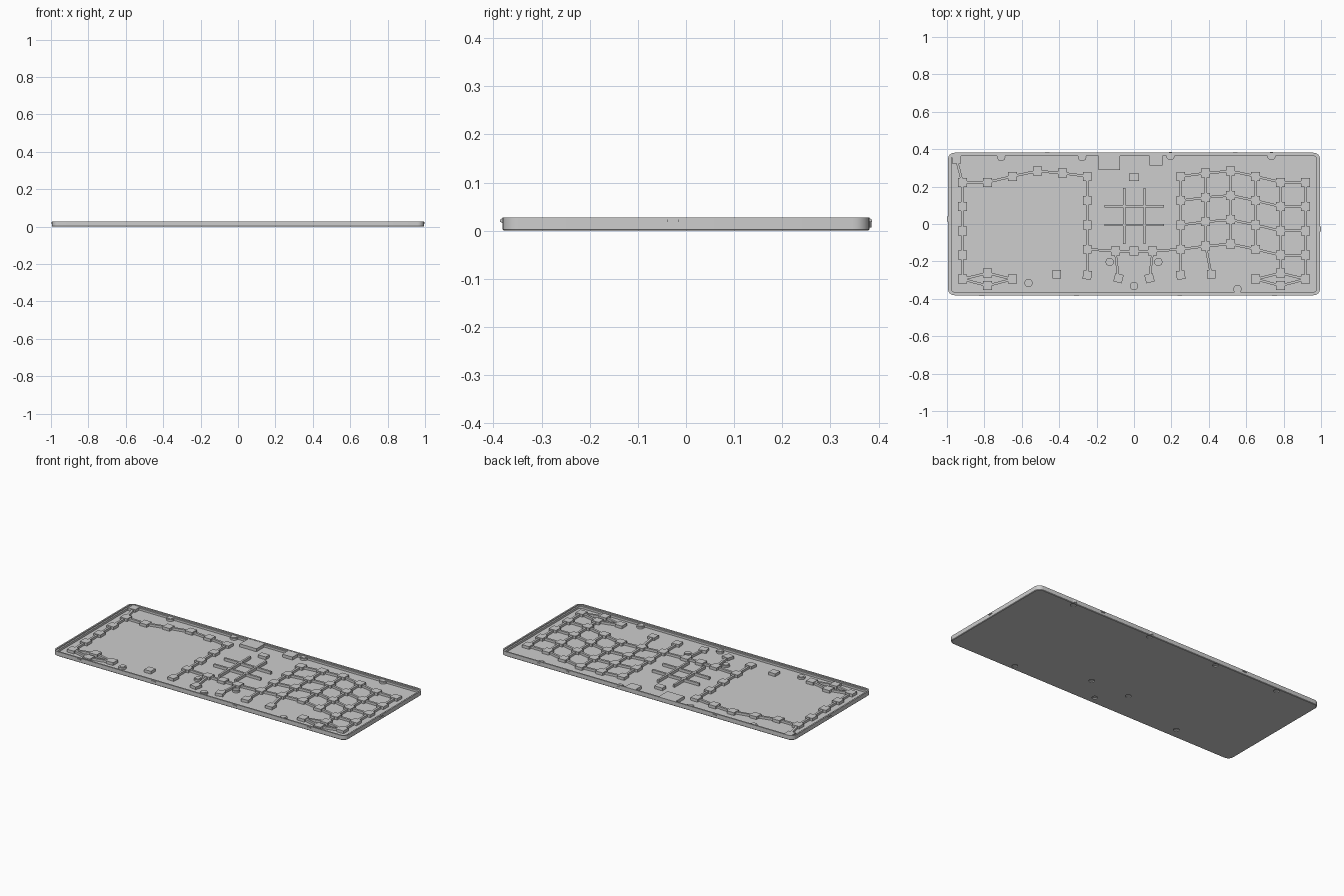
import bpy, bmesh, math
from mathutils import Matrix, Vector

cube = bpy.data.objects.get("Cube")
if cube:
    bpy.data.objects.remove(cube, do_unlink=True)

HALF_X, HALF_Y, TOP, FLOOR = 0.995, 0.381, 0.028, 0.008
POST_TOP, RIB_TOP = 0.025, 0.022
SHADE = (0.61, 0.61, 0.61, 1)

grey = bpy.data.materials.new("plain grey")
grey.use_nodes = True
grey.diffuse_color = SHADE
grey.node_tree.nodes["Principled BSDF"].inputs["Base Color"].default_value = SHADE


def finish(name, bm):
    bmesh.ops.recalc_face_normals(bm, faces=bm.faces)
    mesh = bpy.data.meshes.new(name)
    bm.to_mesh(mesh)
    bm.free()
    mesh.materials.append(grey)
    obj = bpy.data.objects.new(name, mesh)
    bpy.context.collection.objects.link(obj)


def box(bm, x, y, sx, sy, z0, z1, angle=0):
    m = (Matrix.Translation((x, y, (z0 + z1) / 2)) @ Matrix.Rotation(angle, 4, 'Z')
         @ Matrix.Diagonal((sx, sy, z1 - z0, 1)))
    bmesh.ops.create_cube(bm, size=1, matrix=m)


def cylinder(bm, x, y, r, z0, z1):
    bmesh.ops.create_cone(bm, cap_ends=True, segments=24, radius1=r, radius2=r, depth=z1 - z0,
                          matrix=Matrix.Translation((x, y, (z0 + z1) / 2)))


def rib(bm, a, b, width=0.013, top=RIB_TOP):
    a, b = Vector(a), Vector(b)
    d = b - a
    c = (a + b) / 2
    box(bm, c.x, c.y, d.length, width, FLOOR - 0.002, top, math.atan2(d.y, d.x))


def ring(bm, inset, z, radius=0.035, steps=6):
    r = radius - inset
    verts = []
    for q, (sx, sy) in enumerate(((1, 1), (-1, 1), (-1, -1), (1, -1))):
        for i in range(steps + 1):
            a = math.pi / 2 * (q + i / steps)
            verts.append(bm.verts.new((sx * (HALF_X - radius) + r * math.cos(a),
                                       sy * (HALF_Y - radius) + r * math.sin(a), z)))
    return verts


def circle(bm, x, y, r, z, steps=24):
    angles = [math.tau * i / steps for i in range(steps)]
    return [bm.verts.new((x + r * math.cos(a), y + r * math.sin(a), z)) for a in angles]


def bridge_loops(bm, lo, hi):
    n = len(lo)
    for i in range(n):
        bm.faces.new((lo[i], lo[(i + 1) % n], hi[(i + 1) % n], hi[i]))


def loop_edges(bm, verts):
    return [bm.edges.get((a, b)) for a, b in zip(verts, verts[1:] + verts[:1])]


bosses = ((-0.71, 0.358), (-0.277, 0.358), (0.195, 0.363), (0.735, 0.363), (-0.564, -0.315),
          (-0.13, -0.203), (0.13, -0.203), (0.0, -0.332), (0.553, -0.348))

# Tray: stepped rim around a shallow floor
bm = bmesh.new()
rings = [ring(bm, i, z) for i, z in
         ((0.003, 0), (0, 0.003), (0, TOP), (0.009, TOP), (0.009, 0.021), (0.018, 0.021), (0.018, FLOOR))]
for lo, hi in zip(rings, rings[1:]):
    bridge_loops(bm, lo, hi)
bm.faces.new(rings[-1])

# Underside with round screw recesses
outline = loop_edges(bm, rings[0])
for x, y in bosses:
    rim, end = circle(bm, x, y, 0.016, 0), circle(bm, x, y, 0.016, 0.006)
    bridge_loops(bm, rim, end)
    bm.faces.new(end)
    outline += loop_edges(bm, rim)
bmesh.ops.triangle_fill(bm, edges=outline, use_beauty=True, normal=(0, 0, -1))
bmesh.ops.recalc_face_normals(bm, faces=bm.faces)
bm.normal_update()

# Latches along every side: position and outward angle
latches = [((x, -HALF_Y), -math.pi / 2) for x in (-0.788, -0.28, 0.272, 0.778)]
latches += [((x, HALF_Y), math.pi / 2) for x in (-0.49, 0.515)]
latches += [((HALF_X, 0), 0), ((-HALF_X, 0), math.pi)]


def frame(latch):
    (x, y), a = latch
    return Vector((x, y, 0)), Vector((math.cos(a), math.sin(a), 0)), Vector((-math.sin(a), math.cos(a), 0))


def wall_faces(bm, latch):
    p, out, side = frame(latch)
    return [f for f in bm.faces if f.normal.dot(out) > 0.999
            and abs((f.calc_center_median() - p).dot(out)) < 0.001]


def slice_faces(bm, faces, point, normal):
    geom = {e for f in faces for e in f.edges} | {v for f in faces for v in f.verts} | set(faces)
    bmesh.ops.bisect_plane(bm, geom=list(geom), dist=1e-6, plane_co=point, plane_no=normal)


# L-shaped slots around each latch arm
LEFT, SLIT, RIGHT = -0.045, -0.041, 0.04
for latch in latches:
    p, out, side = frame(latch)
    for along in (LEFT, SLIT, RIGHT):
        slice_faces(bm, wall_faces(bm, latch), p + side * along, side)
    for z in (0.008, 0.0125, 0.026):
        near = [f for f in wall_faces(bm, latch)
                if LEFT < (f.calc_center_median() - p).dot(side) < RIGHT]
        slice_faces(bm, near, (0, 0, z), (0, 0, 1))
    slot = []
    for f in wall_faces(bm, latch):
        c = f.calc_center_median()
        along = (c - p).dot(side)
        if LEFT < along < RIGHT and 0.008 < c.z < (0.026 if along < SLIT else 0.0125):
            slot.append(f)
    sunk = bmesh.ops.extrude_face_region(bm, geom=slot)["geom"]
    bmesh.ops.translate(bm, vec=out * -0.006, verts=[v for v in sunk if isinstance(v, bmesh.types.BMVert)])
    bm.normal_update()
finish("tray", bm)

# Latch hooks: stacked steps on the free end of each arm
bm = bmesh.new()
for latch in latches:
    p, out, side = frame(latch)
    for z0, z1, reach in ((0.016, 0.018, 0.002), (0.018, 0.023, 0.005), (0.023, 0.025, 0.002)):
        c = p + side * -0.027 + out * (reach - 0.004) / 2
        box(bm, c.x, c.y, reach + 0.004, 0.025, z0, z1, latch[1])
finish("latch_hooks", bm)

# Screw bosses
bm = bmesh.new()
for x, y in bosses:
    cylinder(bm, x, y, 0.022, FLOOR - 0.001, 0.019)
    cylinder(bm, x, y, 0.016, 0.012, 0.022)
finish("screw_bosses", bm)

# Staggered key support columns, shared by both halves
tops = (0.255, 0.272, 0.283, 0.255, 0.223, 0.223)
columns = [[(0.25 + 0.1335 * i, t - 0.13 * row) for row in range(4)] for i, t in enumerate(tops)]
low, fan_x = -0.295, 0.784


def mirrored(p):
    return (-p[0], p[1])


cluster = [(0.65, low), (fan_x, -0.262), (0.917, low), (fan_x, -0.33)]
posts, links = [], []

# Right hand grid
for col in columns:
    posts += col
    links += zip(col, col[1:])
for a, b in zip(columns, columns[1:]):
    links += zip(a, b)

# Left hand outline
inner = [mirrored(p) for p in columns[0]]
outer = [mirrored(p) for p in columns[-1]]
arch = [mirrored(col[0]) for col in columns]
posts += inner + outer + arch[1:-1]
for chain in (inner, outer, arch):
    links += zip(chain, chain[1:])

# Corner clusters on both sides
for flip in (lambda p: p, mirrored):
    pts = [flip(p) for p in cluster]
    posts += pts
    links += zip(pts, pts[1:] + pts[:1])
    links.append((flip(columns[-1][-1]), pts[2]))
links.append((columns[4][-1], cluster[1]))

# Centre bridge and thumb posts
bridge = [inner[-1], (-0.1, -0.145), (0.0, -0.145), (0.1, -0.145), columns[0][-1]]
posts += bridge[1:-1]
links += zip(bridge, bridge[1:])
thumbs = []
for s in (-1, 1):
    thumbs += [(s * 0.083, -0.29, s * 0.24), (s * 0.25, -0.273, s * 0.1), (s * 0.412, -0.268, 0)]
    links += [((s * 0.1, -0.145), (s * 0.083, -0.29)), ((s * 0.25, -0.135), (s * 0.25, -0.273))]
links.append((columns[1][-1], (0.412, -0.268)))
corner = (-0.95, 0.348)
posts.append(corner)
links.append((corner, outer[0]))

bm = bmesh.new()
for x, y in posts:
    box(bm, x, y, 0.048, 0.048, FLOOR - 0.002, POST_TOP)
for x, y, angle in thumbs:
    box(bm, x, y, 0.046, 0.046, FLOOR - 0.002, POST_TOP, angle)
box(bm, 0, 0.25, 0.054, 0.038, FLOOR - 0.002, POST_TOP)
finish("support_posts", bm)

bm = bmesh.new()
for a, b in links:
    rib(bm, a, b)
finish("support_ribs", bm)

# Crossed stiffeners in the middle
bm = bmesh.new()
for x in (-0.052, 0.056):
    rib(bm, (x, -0.107), (x, 0.193), 0.012, POST_TOP)
for y in (-0.005, 0.095):
    rib(bm, (-0.158, y), (0.16, y), 0.012, POST_TOP - 0.0005)
finish("centre_stiffeners", bm)

# Connector platforms against the back wall
bm = bmesh.new()
for x, width, front in ((-0.133, 0.114, 0.288), (0.117, 0.07, 0.313)):
    back = HALF_Y - 0.005
    box(bm, x, (front + back) / 2, width, back - front, FLOOR - 0.002, 0.0265)
finish("connector_platforms", bm)

# Smooth the rounded corners, keeping edges sharp
for name in ("tray", "screw_bosses"):
    bpy.ops.object.select_all(action='DESELECT')
    obj = bpy.data.objects[name]
    obj.select_set(True)
    bpy.context.view_layer.objects.active = obj
    bpy.ops.object.shade_smooth_by_angle(angle=math.radians(30))
